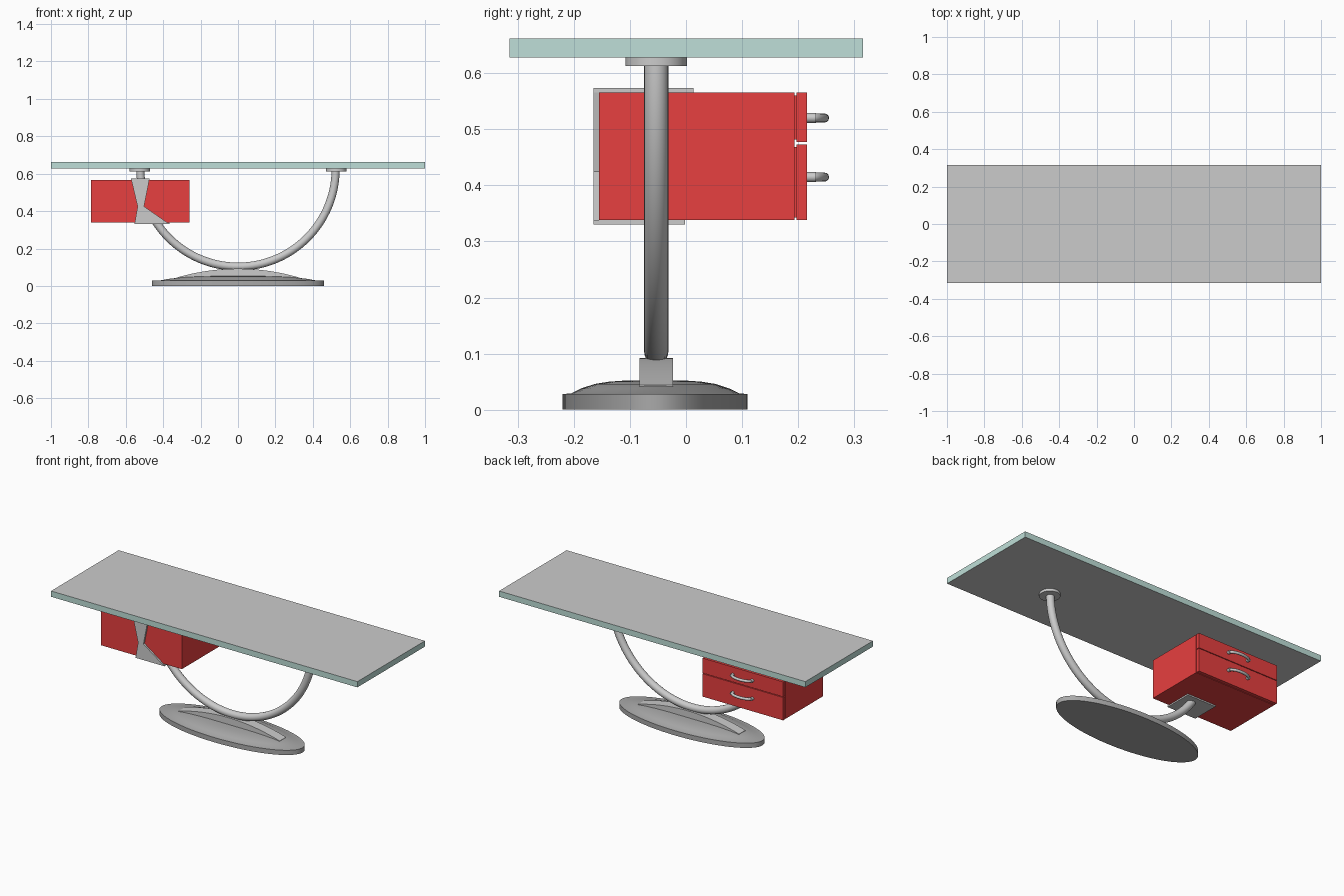
import bpy, bmesh
from math import sin, cos, pi, radians

if "Cube" in bpy.data.objects:
    bpy.data.objects.remove(bpy.data.objects["Cube"])

YC = -0.053   # depth of the stand's centre line


def material(name, rgb):
    m = bpy.data.materials.new(name)
    m.diffuse_color = (*rgb, 1)
    m.use_nodes = True
    m.node_tree.nodes["Principled BSDF"].inputs["Base Color"].default_value = m.diffuse_color
    return m


red = material("red_lacquer", (0.8, 0.05, 0.05))
teal = material("glass_edge", (0.52, 0.74, 0.69))
dark = material("dark_metal", (0.4, 0.4, 0.4))
grey = material("grey", (0.8, 0.8, 0.8))


def finish(name, bm, mat=None, smooth=False):
    bmesh.ops.recalc_face_normals(bm, faces=bm.faces)
    me = bpy.data.meshes.new(name)
    bm.to_mesh(me)
    bm.free()
    ob = bpy.data.objects.new(name, me)
    bpy.context.collection.objects.link(ob)
    if mat:
        me.materials.append(mat)
    if smooth:
        bpy.ops.object.select_all(action='DESELECT')
        ob.select_set(True)
        bpy.context.view_layer.objects.active = ob
        bpy.ops.object.shade_smooth_by_angle(angle=radians(35))
    return ob


def box(name, x, y, z, mat=None):
    bm = bmesh.new()
    bmesh.ops.create_cube(bm, size=1)
    for v in bm.verts:
        v.co = [(r[0] + r[1]) / 2 + c * (r[1] - r[0]) for c, r in zip(v.co, (x, y, z))]
    return finish(name, bm, mat)


def prism(name, pts, to3d, offset, mat=None, smooth=False):
    """Extrude a flat outline along an offset vector."""
    bm = bmesh.new()
    face = bm.faces.new([bm.verts.new(to3d(*p)) for p in pts])
    ext = bmesh.ops.extrude_face_region(bm, geom=[face])
    bmesh.ops.translate(bm, vec=offset,
                        verts=[g for g in ext['geom'] if isinstance(g, bmesh.types.BMVert)])
    return finish(name, bm, mat, smooth)


def loft(name, rings, mat=None):
    """Skin closed rings of points and cap both ends."""
    bm = bmesh.new()
    vs = [[bm.verts.new(p) for p in r] for r in rings]
    n = len(vs[0])
    for a, b in zip(vs, vs[1:]):
        for i in range(n):
            j = (i + 1) % n
            bm.faces.new((a[i], a[j], b[j], b[i]))
    bm.faces.new(vs[0])
    bm.faces.new(vs[-1])
    return finish(name, bm, mat, True)


def circle(n):
    return [(cos(2 * pi * i / n), sin(2 * pi * i / n)) for i in range(n)]


# Table top: grey faces with tinted edges
top = box("table_top", (-1, 1), (-0.315, 0.315), (0.628, 0.662), grey)
top.data.materials.append(teal)
for p in top.data.polygons:
    p.material_index = 0 if abs(p.normal.z) > 0.5 else 1

# Semicircular tube stand
R, r, zc = 0.522, 0.0215, 0.625
rings = []
for k in range(65):
    a = pi + pi * k / 64
    rings.append([((R + r * c) * cos(a), YC + r * s, zc + (R + r * c) * sin(a))
                  for c, s in circle(24)])
loft("tube_stand", rings)

# Mounting discs under the top
for side, sx in (("left", -1), ("right", 1)):
    loft("mount_disc_" + side,
         [[(sx * 0.525 + 0.055 * c, YC + 0.055 * s, z) for c, s in circle(40)]
          for z in (0.613, 0.629)])

# Elliptical domed foot
foot = [(1, 0), (1, 0.028), (0.91, 0.029), (0.8, 0.038), (0.65, 0.046),
        (0.5, 0.050), (0.33, 0.052)]
loft("foot", [[(0.46 * t * c, YC - 0.002 + 0.165 * t * s, z) for c, s in circle(72)]
              for t, z in foot], dark)

# Bowed saddle between foot and tube
arc = [-0.33 + 0.66 * i / 24 for i in range(25)]
outline = [(x, 0.092 - 0.048 * (x / 0.33) ** 2) for x in arc] + [(0.33, 0.036), (-0.33, 0.036)]
prism("saddle", outline, lambda x, z: (x, YC - 0.03, z), (0, 0.06, 0), None, True)

# Cabinet and drawer fronts
X = (-0.785, -0.258)
box("cabinet", X, (-0.155, 0.193), (0.338, 0.565), red)
box("drawer_core_upper", (-0.775, -0.268), (0.19, 0.2), (0.482, 0.560), red)
box("drawer_core_lower", (-0.775, -0.268), (0.19, 0.2), (0.343, 0.468), red)
box("drawer_front_upper", X, (0.197, 0.216), (0.477, 0.565), red)
box("drawer_front_lower", X, (0.197, 0.216), (0.338, 0.473), red)

# Bow handles with short posts
for name, z in (("upper", 0.520), ("lower", 0.4145)):
    rings = []
    for k in range(25):
        t = -1 + k / 12
        a = t * radians(90)
        px, py = -0.5215 + 0.064 * sin(a), 0.213 + 0.034 * max(cos(a), 0) ** 0.7
        rings.append([(px + 0.008 * c * sin(a), py + 0.008 * c * cos(a), z + 0.008 * s)
                      for c, s in circle(12)])
    loft("handle_" + name, rings)
    for side, sx in (("left", -1), ("right", 1)):
        loft(f"handle_{name}_post_{side}",
             [[(-0.5215 + sx * 0.064 + 0.01 * c, y, z + 0.009 * s) for c, s in circle(12)]
              for y in (0.214, 0.232)])

# Bracket wrapped around the cabinet
prism("bracket_back",
      [(-0.572, 0.573), (-0.473, 0.573), (-0.502, 0.425), (-0.366, 0.33),
       (-0.553, 0.33), (-0.537, 0.425)],
      lambda x, z: (x, -0.165, z), (0, 0.01, 0))
box("bracket_top", (-0.572, -0.473), (-0.165, 0.013), (0.565, 0.573))
box("bracket_bottom", (-0.553, -0.366), (-0.165, -0.002), (0.33, 0.338))
